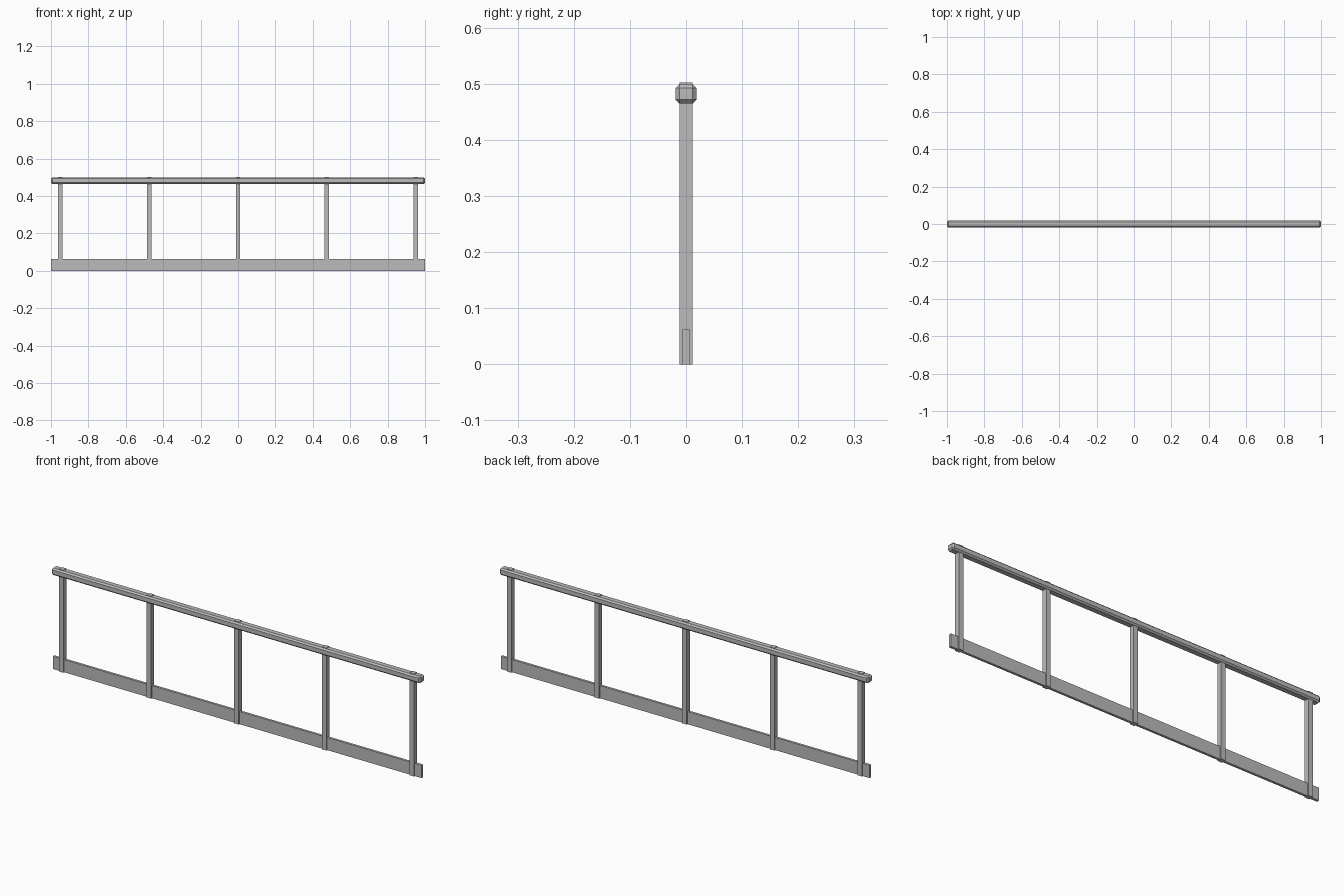
import bpy

cube = bpy.data.objects.get("Cube")
if cube:
    bpy.data.objects.remove(cube, do_unlink=True)

# Single painted-metal colour
metal = bpy.data.materials.new("grey_metal")
metal.use_nodes = True
GREY = (0.5, 0.5, 0.5, 1)
metal.diffuse_color = GREY
metal.node_tree.nodes["Principled BSDF"].inputs["Base Color"].default_value = GREY


def box(name, size, x, bottom, chamfer=0):
    """Box standing at height bottom, with optional flat chamfers."""
    bpy.ops.mesh.primitive_cube_add(size=1, location=(x, 0, bottom + size[2] / 2))
    obj = bpy.context.object
    obj.name = name
    obj.scale = size
    bpy.ops.object.transform_apply(location=False, rotation=False, scale=True)
    obj.data.materials.append(metal)
    if chamfer:
        bevel = obj.modifiers.new("chamfer", "BEVEL")
        bevel.width = chamfer
        bevel.segments = 1
    return obj


# Toe board along the floor
box("toe_board", (2, 0.012, 0.062), 0, 0)

# Chamfered handrail
box("handrail", (2, 0.038, 0.034), 0, 0.465, 0.007)

# Square posts, just breaking through the top of the rail
for i in range(5):
    box(f"post_{i + 1}", (0.024, 0.024, 0.502), (i - 2) * 0.475, 0)
